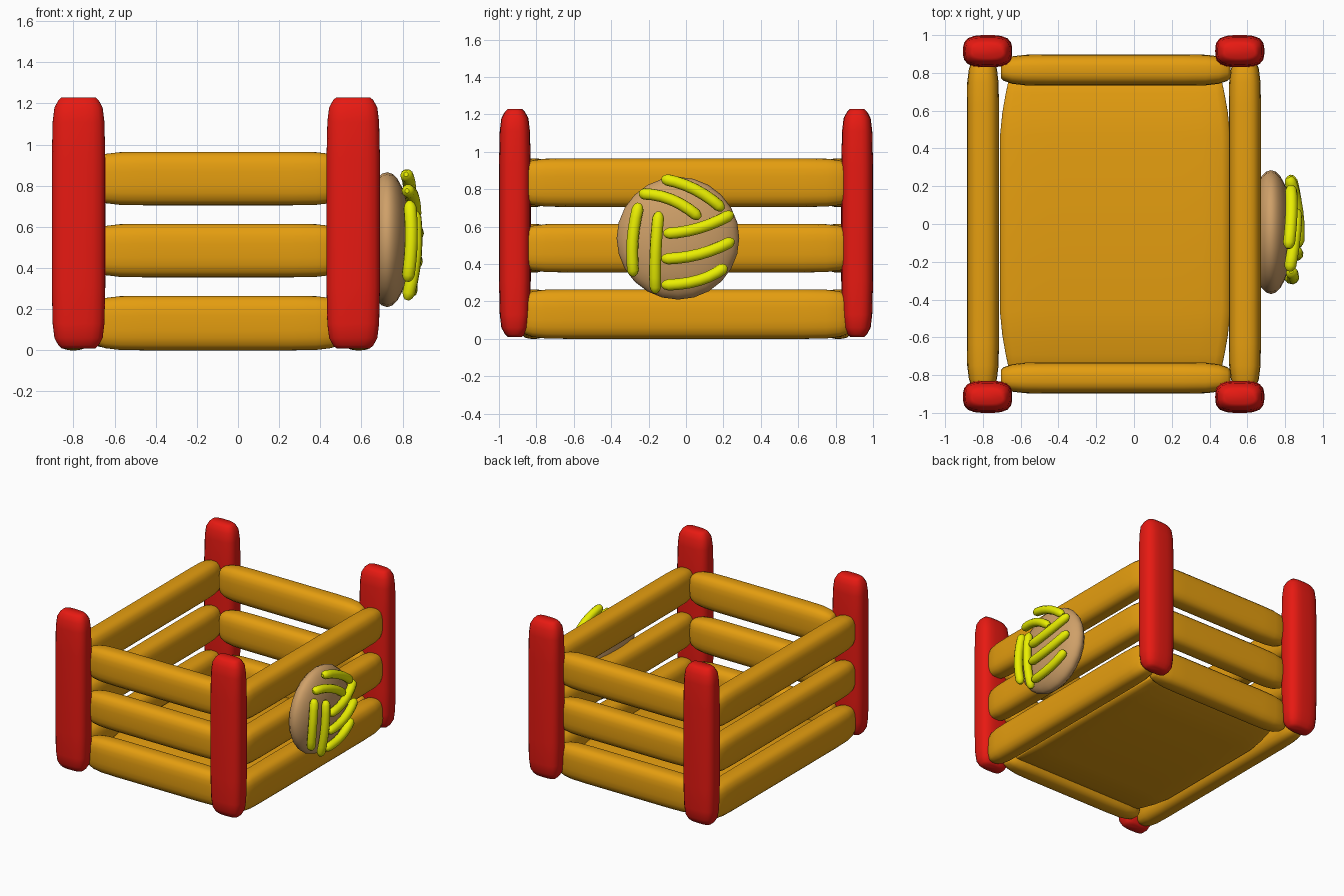
import bpy, bmesh, math
from mathutils import Vector

if "Cube" in bpy.data.objects:
    bpy.data.objects.remove(bpy.data.objects["Cube"])


def material(name, rgb):
    m = bpy.data.materials.new(name)
    m.diffuse_color = (*rgb, 1)
    m.use_nodes = True
    m.node_tree.nodes["Principled BSDF"].inputs["Base Color"].default_value = m.diffuse_color
    return m


RED = material("red", (0.8, 0.01, 0.006))
ORANGE = material("orange", (0.78, 0.34, 0.005))
TAN = material("tan", (0.62, 0.35, 0.14))
YELLOW = material("yellow", (0.82, 0.86, 0.0))


def finish(ob, mat):
    ob.data.materials.append(mat)
    bpy.ops.object.select_all(action='DESELECT')
    ob.select_set(True)
    bpy.context.view_layer.objects.active = ob
    bpy.ops.object.shade_smooth_by_angle(angle=math.radians(50))


def bar(name, axis, lo, hi, ends, mat, power=3.2, sides=24):
    """Pillowy bar: rounded section lofted along an axis; ends = (inset, scale)."""
    lo, hi = Vector(lo), Vector(hi)
    mid, half = (lo + hi) / 2, (hi - lo) / 2
    u, v = (axis + 1) % 3, (axis + 2) % 3
    stations = [(lo[axis] + d, s) for d, s in ends]
    stations += [(hi[axis] - d, s) for d, s in reversed(ends)]
    bm = bmesh.new()
    rings = []
    for pos, s in stations:
        ring = []
        # shrink both directions by the same distance so ends stay blunt
        cut = (1 - s) * min(half[u], half[v]) * 1.25
        for i in range(sides):
            a = 2 * math.pi * i / sides
            c, n = math.cos(a), math.sin(a)
            k = (abs(c) ** power + abs(n) ** power) ** (-1 / power)
            p = mid.copy()
            p[axis] = pos
            p[u] += c * k * (half[u] - cut)
            p[v] += n * k * (half[v] - cut)
            ring.append(bm.verts.new(p))
        rings.append(ring)
    for a, b in zip(rings, rings[1:]):
        for i in range(sides):
            j = (i + 1) % sides
            bm.faces.new((a[i], a[j], b[j], b[i]))
    bm.faces.new(rings[0][::-1])
    bm.faces.new(rings[-1])
    bmesh.ops.recalc_face_normals(bm, faces=bm.faces)
    me = bpy.data.meshes.new(name)
    bm.to_mesh(me)
    bm.free()
    ob = bpy.data.objects.new(name, me)
    bpy.context.collection.objects.link(ob)
    finish(ob, mat)
    return ob


POST_ENDS = [(0, 0.55), (0.015, 0.7), (0.05, 0.88), (0.12, 0.96), (0.3, 1)]
RAIL_ENDS = [(0, 0.62), (0.015, 0.75), (0.06, 0.9), (0.13, 0.98), (0.25, 1)]

# Four corner posts
for xn, x in (("left", -0.775), ("right", 0.56)):
    for yn, y in (("front", -0.915), ("back", 0.915)):
        bar(f"{yn}_{xn}_post", 2, (x - 0.13, y - 0.085, 0.01),
            (x + 0.13, y + 0.085, 1.23), POST_ENDS, RED)

# Three rails on every side
for i, (z0, z1) in enumerate(((0.0, 0.265), (0.355, 0.615), (0.705, 0.965))):
    for n, x in (("left", -0.80), ("right", 0.587)):
        bar(f"{n}_rail_{i}", 1, (x - 0.085, -0.88, z0),
            (x + 0.085, 0.88, z1), RAIL_ENDS, ORANGE)
    for n, y in (("front", -0.815), ("back", 0.815)):
        bar(f"{n}_rail_{i}", 0, (-0.705, y - 0.083, z0),
            (0.51, y + 0.083, z1), RAIL_ENDS, ORANGE)

# Floor slab
bar("floor", 1, (-0.71, -0.79, 0.01), (0.51, 0.79, 0.15),
    [(0, 0.3), (0.02, 0.45), (0.1, 0.65), (0.2, 0.85), (0.33, 1)], ORANGE,
    power=9, sides=48)

# Flattened ball on the right side
CY, CZ, R = -0.043, 0.538, 0.328
bpy.ops.mesh.primitive_uv_sphere_add(segments=24, ring_count=14, radius=1,
                                     location=(0.725, CY, CZ),
                                     rotation=(0, math.pi / 2, 0))
ball = bpy.context.object
ball.name = "ball_badge"
ball.scale = (R, R, 0.115)
finish(ball, TAN)

# Raised strips on the ball: start, middle and end in (y, z)
STRIPS = [((-0.13, 0.855), (0.045, 0.80), (0.20, 0.69)),
          ((-0.25, 0.775), (-0.08, 0.745), (0.075, 0.645)),
          ((-0.25, 0.725), (-0.285, 0.53), (-0.28, 0.335)),
          ((-0.145, 0.68), (-0.163, 0.46), (-0.163, 0.245)),
          ((-0.12, 0.563), (0.07, 0.592), (0.25, 0.672)),
          ((-0.13, 0.428), (0.07, 0.452), (0.255, 0.528)),
          ((-0.13, 0.288), (0.07, 0.313), (0.215, 0.39))]
STEPS = [0, 0.03, 0.08, 0.2, 0.35, 0.5, 0.65, 0.8, 0.92, 0.97, 1]
RADII = [0.35, 0.75, 1, 1, 1, 1, 1, 1, 1, 0.75, 0.35]
for i, (a, m, b) in enumerate(STRIPS):
    a, m, b = Vector(a), Vector(m), Vector(b)
    cu = bpy.data.curves.new(f"ball_strip_{i}", 'CURVE')
    cu.dimensions = '3D'
    cu.bevel_depth = 0.032
    cu.bevel_resolution = 3
    cu.use_fill_caps = True
    sp = cu.splines.new('POLY')
    sp.points.add(len(STEPS) - 1)
    for pt, t, r in zip(sp.points, STEPS, RADII):
        q = a * (1 - t) * (1 - 2 * t) + m * 4 * t * (1 - t) + b * t * (2 * t - 1)
        d2 = ((q.x - CY) ** 2 + (q.y - CZ) ** 2) / R ** 2
        pt.co = (0.872 - 0.055 * d2, q.x, q.y, 1)
        pt.radius = r
    ob = bpy.data.objects.new(f"ball_strip_{i}", cu)
    bpy.context.collection.objects.link(ob)
    bpy.ops.object.select_all(action='DESELECT')
    ob.select_set(True)
    bpy.context.view_layer.objects.active = ob
    bpy.ops.object.convert(target='MESH')
    finish(bpy.context.object, YELLOW)
